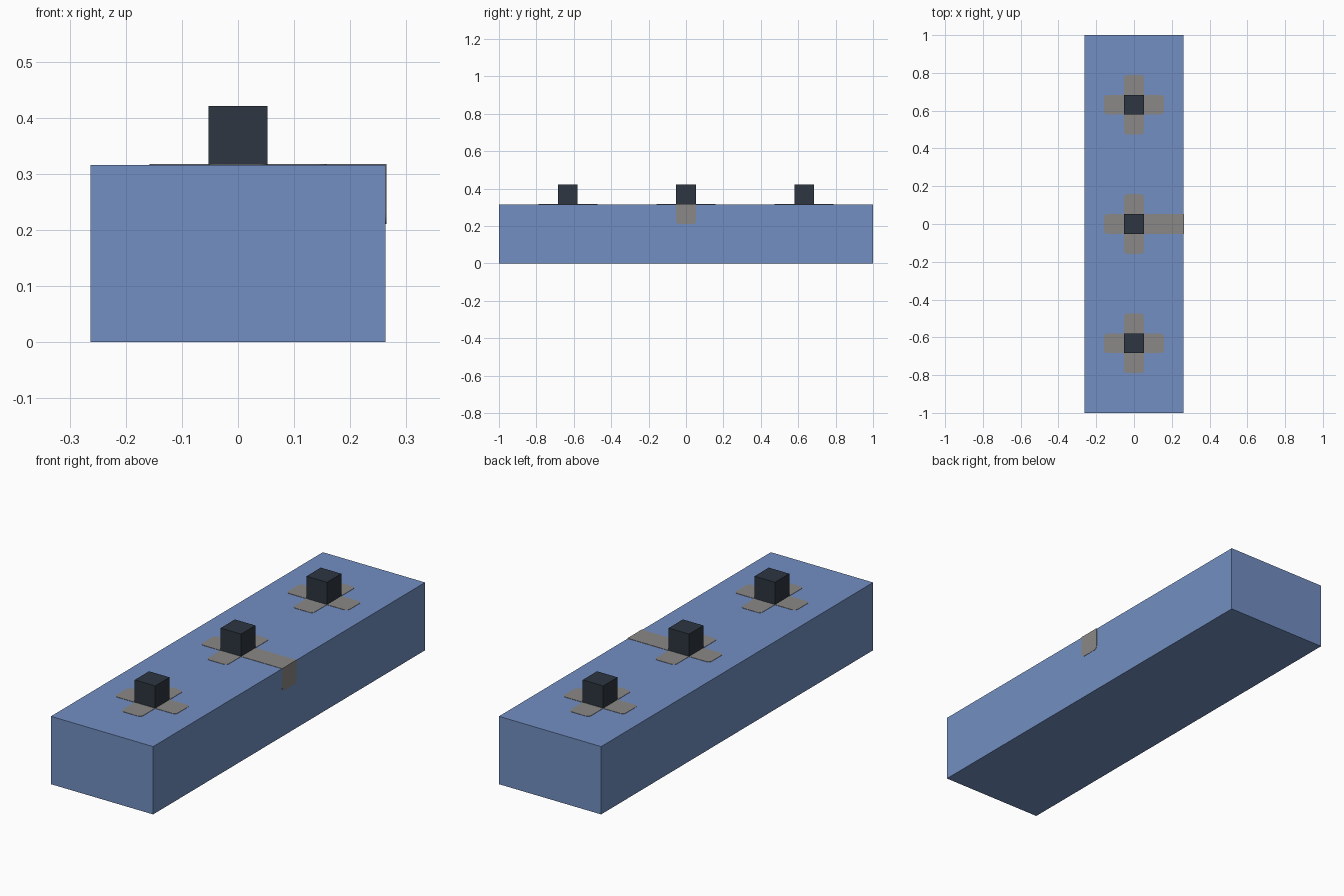
import bpy, bmesh, math
from mathutils import Matrix, Vector

UNIT = 2 / 19            # the block is 5 x 19 x 3 units
HALF_W, TOP = 2.5 * UNIT, 3 * UNIT
SKIN = 0.0015            # thickness of painted plates
RADIUS = 0.017           # rounding of arm ends

old = bpy.data.objects.get("Cube")
if old:
    bpy.data.objects.remove(old, do_unlink=True)


def material(name, rgb):
    linear = [((c / 255 + 0.055) / 1.055) ** 2.4 for c in rgb] + [1]
    mat = bpy.data.materials.new(name)
    mat.use_nodes = True
    mat.diffuse_color = linear
    bsdf = next(n for n in mat.node_tree.nodes if n.type == 'BSDF_PRINCIPLED')
    bsdf.inputs["Base Color"].default_value = linear
    return mat


blue = material("body blue", (114, 143, 194))
grey = material("marking grey", (138, 136, 134))
dark = material("peg dark", (45, 54, 65))


def finish(bm, name, mat):
    bmesh.ops.recalc_face_normals(bm, faces=bm.faces)
    mesh = bpy.data.meshes.new(name)
    bm.to_mesh(mesh)
    bm.free()
    mesh.materials.append(mat)
    obj = bpy.data.objects.new(name, mesh)
    bpy.context.collection.objects.link(obj)
    return obj


def box(name, size, base, mat):
    bm = bmesh.new()
    bmesh.ops.create_cube(bm, size=1)
    bmesh.ops.scale(bm, vec=size, verts=bm.verts)
    bmesh.ops.translate(bm, vec=Vector(base) + Vector((0, 0, size[2] / 2)), verts=bm.verts)
    return finish(bm, name, mat)


def arm_end(reach, rounded):
    """Tip outline of an arm pointing along +x, counter-clockwise."""
    h = UNIT / 2
    if not rounded:
        return [Vector((reach, -h)), Vector((reach, h))]
    points = []
    for side in (-1, 1):
        start = -90 if side < 0 else 0
        for step in range(5):
            a = math.radians(start + step * 22.5)
            points.append(Vector((reach - RADIUS + RADIUS * math.cos(a),
                                  side * (h - RADIUS) + RADIUS * math.sin(a))))
    return points


def plate(name, outline, matrix):
    bm = bmesh.new()
    face = bm.faces.new([bm.verts.new((p.x, p.y, 0)) for p in outline])
    raised = bmesh.ops.extrude_face_region(bm, geom=[face], use_keep_orig=True)
    verts = [g for g in raised["geom"] if isinstance(g, bmesh.types.BMVert)]
    bmesh.ops.translate(bm, vec=(0, 0, SKIN), verts=verts)
    bmesh.ops.transform(bm, matrix=matrix, verts=bm.verts)
    return finish(bm, name, grey)


def cross(name, y, to_edge):
    outline = []
    for i in range(4):
        long_arm = to_edge and i == 0
        reach = HALF_W + SKIN if long_arm else 1.5 * UNIT
        turn = Matrix.Rotation(i * math.pi / 2, 2)
        arm = arm_end(reach, not long_arm) + [Vector((UNIT / 2, UNIT / 2))]
        outline += [turn @ p for p in arm]
    return plate(name, outline, Matrix.Translation((0, y, TOP)))


# Main block
box("body", (2 * HALF_W, 2, TOP), (0, 0, 0), blue)

# Pegs, each standing on a cross-shaped marking
for label, y in (("front", -6 * UNIT), ("middle", 0), ("back", 6 * UNIT)):
    box(label + "_peg", (UNIT, UNIT, UNIT), (0, y, TOP), dark)
    cross(label + "_marking", y, label == "middle")

# Middle marking folds down over the left side
strip = [Vector((0, UNIT / 2)), Vector((0, -UNIT / 2))] + arm_end(UNIT, True)
strip = strip[1:] + strip[:1]
plate("side_marking", strip,
      Matrix.Translation((HALF_W, 0, TOP)) @ Matrix.Rotation(math.pi / 2, 4, 'Y'))
